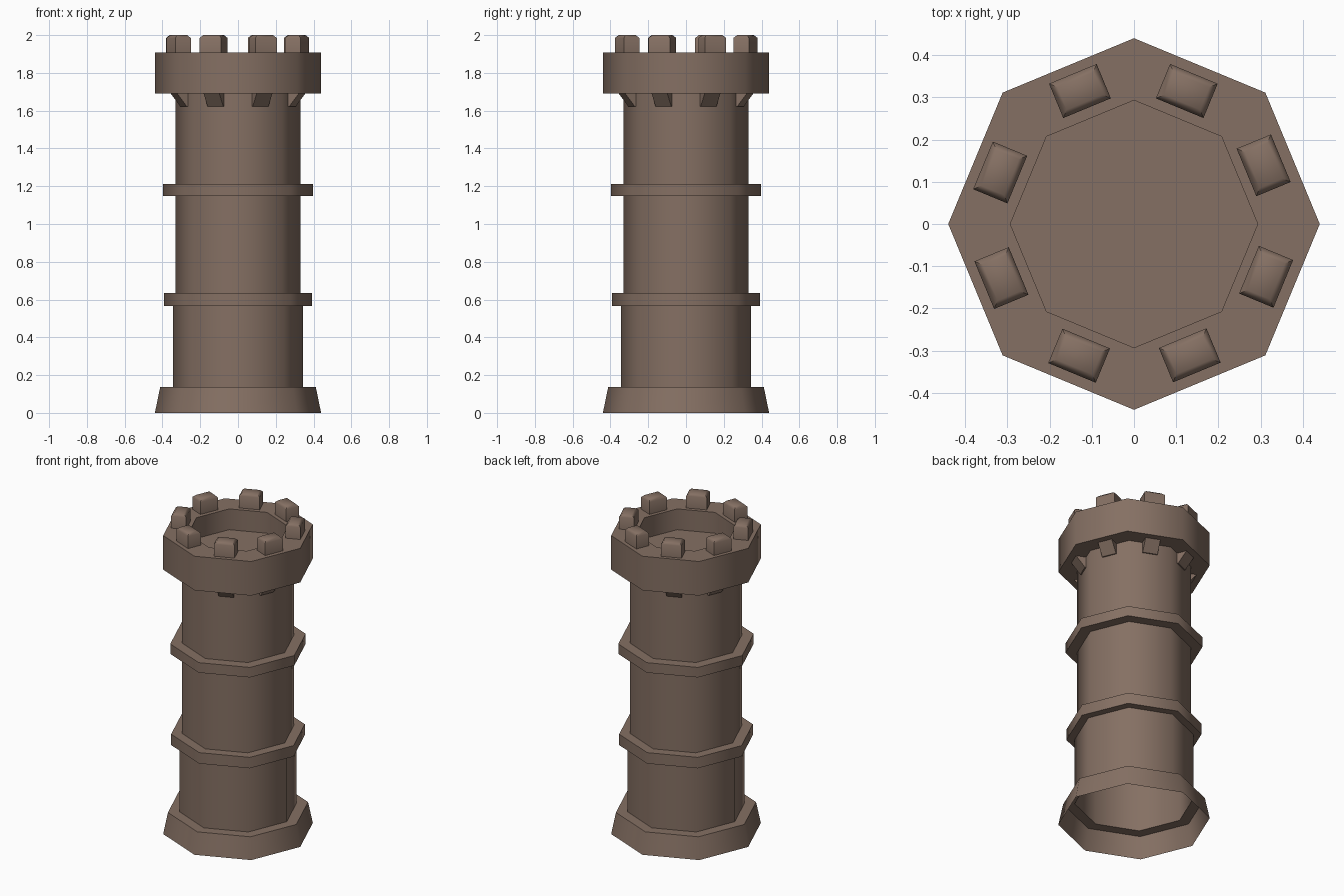
import bpy, bmesh, math
from mathutils import Matrix, Vector

if "Cube" in bpy.data.objects:
    bpy.data.objects.remove(bpy.data.objects["Cube"])

stone = bpy.data.materials.new("brown stone")
stone.diffuse_color = (0.235, 0.162, 0.125, 1)
stone.use_nodes = True
stone.node_tree.nodes["Principled BSDF"].inputs["Base Color"].default_value = stone.diffuse_color


def finish(name, bm):
    """Turn a bmesh into a named stone object with angle-limited smoothing."""
    me = bpy.data.meshes.new(name)
    bm.to_mesh(me)
    bm.free()
    me.materials.append(stone)
    ob = bpy.data.objects.new(name, me)
    bpy.context.collection.objects.link(ob)
    bpy.ops.object.select_all(action='DESELECT')
    ob.select_set(True)
    bpy.context.view_layer.objects.active = ob
    bpy.ops.object.shade_smooth_by_angle(angle=math.radians(50))
    return ob


def lathe(name, profile, cap=False):
    """Eight-sided revolve of (radius, z) points, listed bottom to top."""
    bm = bmesh.new()
    rings = [[bm.verts.new((r * math.cos(k * math.pi / 4), r * math.sin(k * math.pi / 4), z))
              for k in range(8)] for r, z in profile]
    for a, b in zip(rings, rings[1:]):
        for k in range(8):
            n = (k + 1) % 8
            bm.faces.new((a[k], a[n], b[n], b[k]))
    if cap:
        bm.faces.new(rings[-1])
    return finish(name, bm)


# Hollow tower: open flared foot, shaft and two string courses
lathe("tower_shaft", [(0.44, 0), (0.412, 0.136), (0.345, 0.136), (0.345, 0.565),
                      (0.393, 0.565), (0.393, 0.635), (0.33, 0.635), (0.33, 1.148),
                      (0.398, 1.148), (0.398, 1.212), (0.33, 1.212), (0.33, 1.69)])

# Overhanging parapet with sunken roof floor
lathe("parapet", [(0.33, 1.69), (0.44, 1.69), (0.44, 1.908), (0.293, 1.908),
                  (0.293, 1.775)], cap=True)

# Slightly irregular merlons, one per side, with chamfered tops
centres = [(0.307, 0.139), (0.125, 0.315), (-0.128, 0.315), (-0.317, 0.122),
           (-0.314, -0.128), (-0.13, -0.312), (0.132, -0.311), (0.313, -0.125)]
for k, (x, y) in enumerate(centres):
    bm = bmesh.new()
    bmesh.ops.create_cube(bm, size=1)
    bmesh.ops.scale(bm, verts=bm.verts, vec=(0.088, 0.122, 0.10))
    top = [e for e in bm.edges if all(v.co.z > 0 for v in e.verts)]
    bmesh.ops.bevel(bm, geom=top, offset=0.015, segments=1, affect='EDGES')
    bm.transform(Matrix.Translation((x, y, 1.95)) @
                 Matrix.Rotation((k + 0.5) * math.pi / 4, 4, 'Z'))
    finish(f"merlon_{k + 1}", bm)

# Sloping corbels under the parapet
section = [(0.28, 1.622), (0.312, 1.622), (0.368, 1.692), (0.28, 1.692)]
for k in range(8):
    bm = bmesh.new()
    side = bm.faces.new([bm.verts.new((r, -0.045, z)) for r, z in section])
    ext = bmesh.ops.extrude_face_region(bm, geom=[side], use_keep_orig=True)
    bmesh.ops.translate(bm, vec=Vector((0, 0.09, 0)),
                        verts=[g for g in ext["geom"] if isinstance(g, bmesh.types.BMVert)])
    bmesh.ops.recalc_face_normals(bm, faces=bm.faces)
    bm.transform(Matrix.Rotation((k + 0.5) * math.pi / 4, 4, 'Z'))
    finish(f"corbel_{k + 1}", bm)
